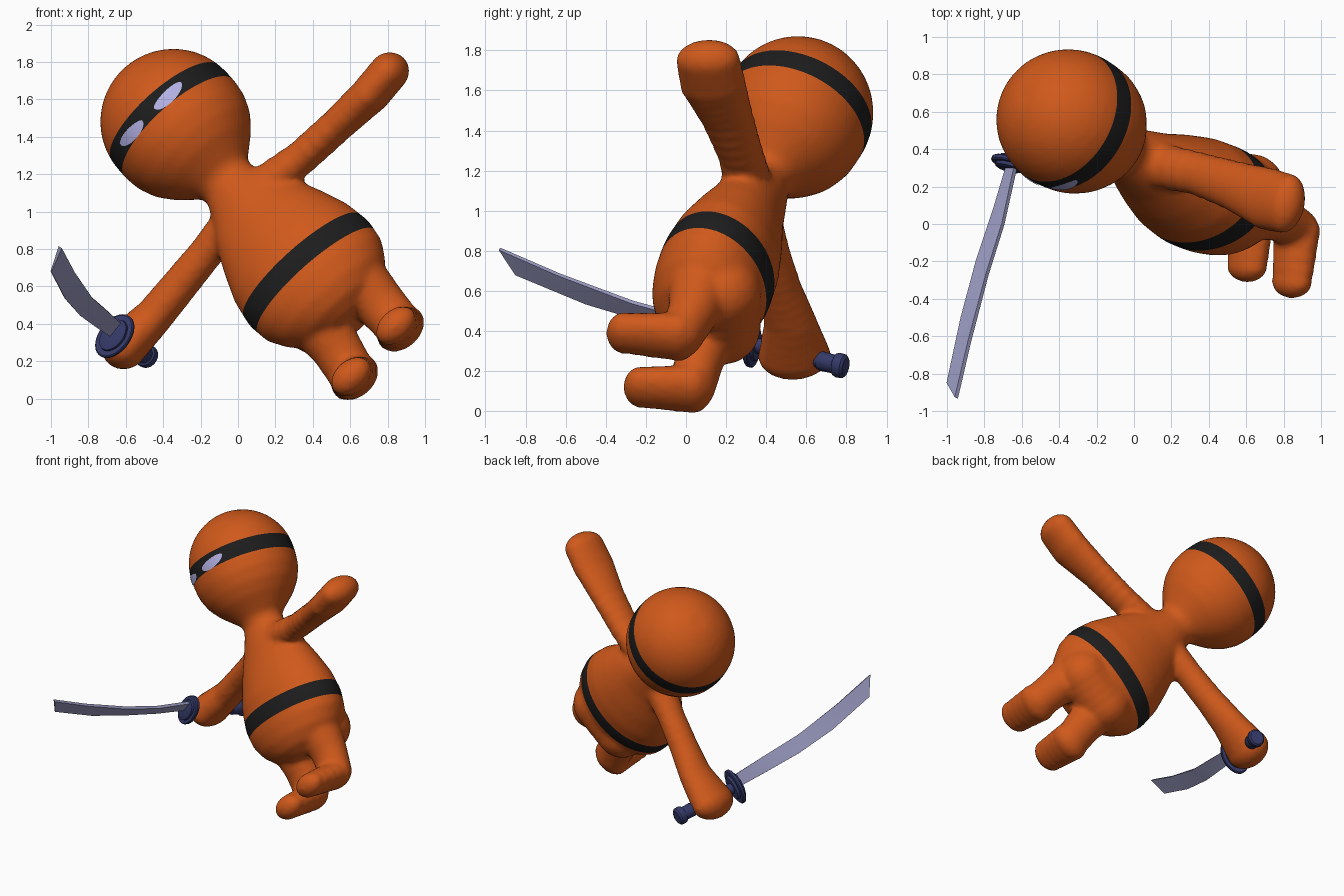
import bpy, bmesh, math
from mathutils import Vector
from mathutils.bvhtree import BVHTree

cube = bpy.data.objects.get("Cube")
if cube:
    bpy.data.objects.remove(cube, do_unlink=True)


def material(name, rgb, rough=0.6):
    m = bpy.data.materials.new(name)
    m.use_nodes = True
    m.diffuse_color = (*rgb, 1)
    bsdf = m.node_tree.nodes["Principled BSDF"]
    bsdf.inputs["Base Color"].default_value = (*rgb, 1)
    bsdf.inputs["Roughness"].default_value = rough
    return m


ORANGE = material("orange", (0.63, 0.10, 0.011))
BLACK = material("black", (0.012, 0.012, 0.012))
LAVENDER = material("pale_lavender", (0.45, 0.44, 0.78))
STEEL = material("steel_lavender", (0.34, 0.34, 0.56))
NAVY = material("navy", (0.035, 0.042, 0.14))


def add_object(name, bm, mats, smooth=None):
    bmesh.ops.recalc_face_normals(bm, faces=bm.faces)
    mesh = bpy.data.meshes.new(name)
    bm.to_mesh(mesh)
    bm.free()
    obj = bpy.data.objects.new(name, mesh)
    bpy.context.collection.objects.link(obj)
    for m in mats:
        mesh.materials.append(m)
    if smooth is not None:
        bpy.ops.object.select_all(action="DESELECT")
        obj.select_set(True)
        bpy.context.view_layer.objects.active = obj
        bpy.ops.object.shade_smooth_by_angle(angle=math.radians(smooth))
    return obj


# Leaning body frame: belt centre, spine, forward and left directions
BELT = Vector((0.38, 0.15, 0.67))
HEAD = Vector((-0.35, 0.555, 1.485))
UP = (HEAD - BELT).normalized()
FWD = Vector((-0.25, -0.92, 0.3))
FWD = (FWD - UP * FWD.dot(UP)).normalized()
LEFT = UP.cross(FWD)
HEAD_S = (HEAD - BELT).length


def loft(bm, rings):
    """Skin a list of equal rings of points and cap both ends."""
    loops = [[bm.verts.new(p) for p in ring] for ring in rings]
    n = len(loops[0])
    for a, b in zip(loops, loops[1:]):
        for i in range(n):
            bm.faces.new((a[i], a[(i + 1) % n], b[(i + 1) % n], b[i]))
    bm.faces.new(loops[0][::-1])
    bm.faces.new(loops[-1])


def ellipse(centre, a, b, n=40):
    return [centre + a * math.cos(math.tau * i / n) + b * math.sin(math.tau * i / n)
            for i in range(n)]


def limb(bm, path, wide_hint, radii, steps=4):
    """Chain of ellipsoids along a path; radii are (wide, thin) per point."""
    pts = [Vector(p) for p in path]
    for k in range(len(pts) - 1):
        axis = (pts[k + 1] - pts[k]).normalized()
        wide = Vector(wide_hint)
        wide = (wide - axis * wide.dot(axis)).normalized()
        thin = axis.cross(wide)
        for i in range(steps + 1):
            t = i / steps
            c = pts[k].lerp(pts[k + 1], t)
            w = radii[k][0] * (1 - t) + radii[k + 1][0] * t
            h = radii[k][1] * (1 - t) + radii[k + 1][1] * t
            angles = [math.radians(d) for d in range(-80, 90, 20)]
            loft(bm, [ellipse(c + axis * h * math.sin(a), wide * w * math.cos(a),
                              thin * h * math.cos(a), 20) for a in angles])


# Torso, neck and head: (height on spine, half width, half depth)
profile = [(-0.36, 0.14, 0.12), (-0.30, 0.27, 0.21), (-0.22, 0.355, 0.26), (-0.12, 0.41, 0.285),
           (0, 0.425, 0.295), (0.15, 0.40, 0.28), (0.30, 0.345, 0.24), (0.45, 0.28, 0.19),
           (0.58, 0.20, 0.16), (0.68, 0.155, 0.135), (0.73, 0.165, 0.15), (0.78, 0.215, 0.20),
           (0.85, 0.285, 0.275), (0.93, 0.345, 0.33), (1.02, 0.38, 0.365), (1.10, 0.39, 0.375)]
for deg in range(0, 90, 10):
    a = math.radians(deg)
    profile.append((HEAD_S + 0.385 * math.sin(a), 0.39 * math.cos(a), 0.38 * math.cos(a)))

bm = bmesh.new()
loft(bm, [ellipse(BELT + UP * s, LEFT * w, FWD * d) for s, w, d in profile])

# Rounded seat
seat = BELT - UP * 0.19 - FWD * 0.11
limb(bm, [seat - LEFT * 0.13, seat + LEFT * 0.13], FWD, [(0.19, 0.19), (0.19, 0.19)])

# Raised left arm and lowered right arm, both ending in flat mittens
limb(bm, [(0.10, 0.32, 1.11), (0.34, 0.27, 1.29), (0.55, 0.20, 1.48), (0.71, 0.135, 1.63), (0.81, 0.11, 1.75)],
     (0.25, 0.95, 0.1), [(0.125, 0.11), (0.12, 0.095), (0.14, 0.095), (0.17, 0.105), (0.165, 0.105)])
limb(bm, [(-0.02, 0.36, 0.96), (-0.17, 0.42, 0.78), (-0.31, 0.47, 0.61), (-0.45, 0.52, 0.44), (-0.61, 0.54, 0.28)],
     (0, 1, 0), [(0.12, 0.11), (0.105, 0.095), (0.11, 0.10), (0.135, 0.105), (0.185, 0.125)])

# Legs and feet
for leg, foot in (([(0.63, 0.08, 0.64), (0.76, 0.04, 0.505), (0.865, -0.02, 0.385)],
                   [(0.87, -0.04, 0.372), (0.845, -0.31, 0.39)]),
                  ([(0.41, 0.10, 0.43), (0.52, 0.07, 0.28), (0.615, 0.04, 0.125)],
                   [(0.625, 0.03, 0.112), (0.605, -0.225, 0.12)])):
    limb(bm, leg, LEFT, [(0.17, 0.17), (0.14, 0.13), (0.13, 0.11)])
    limb(bm, foot, LEFT, [(0.145, 0.105), (0.125, 0.088)])

# Fuse the parts into one soft skin
body = add_object("body", bm, [])
remesh = body.modifiers.new("fuse", "REMESH")
remesh.mode = "VOXEL"
remesh.voxel_size = 0.018
relax = body.modifiers.new("relax", "SMOOTH")
relax.factor = 0.5
relax.iterations = 8
graph = bpy.context.evaluated_depsgraph_get()
fused = bpy.data.meshes.new_from_object(body.evaluated_get(graph))
bpy.data.objects.remove(body, do_unlink=True)
bm = bmesh.new()
bm.from_mesh(fused)
bpy.data.meshes.remove(fused)

# Cut clean edges for the belt and headband, then colour between them
bands = [(-0.06, 0.06), (HEAD_S - 0.053, HEAD_S + 0.06)]
for s in [edge for band in bands for edge in band]:
    bmesh.ops.bisect_plane(bm, geom=bm.verts[:] + bm.edges[:] + bm.faces[:],
                           plane_co=BELT + UP * s, plane_no=UP)
for f in bm.faces:
    s = (f.calc_center_median() - BELT).dot(UP)
    f.material_index = int(any(lo < s < hi for lo, hi in bands))
tree = BVHTree.FromBMesh(bm)
add_object("body", bm, [ORANGE, BLACK], 60)

# Eyes: thin half-oval plates laid on the headband
for name, turn, inner in (("right_eye", -0.60, 1), ("left_eye", 0.18, -1)):
    bm = bmesh.new()

    def on_face(k, a):
        x, y = k * math.cos(a), k * math.sin(a)
        y *= 0.022 if y > 0 else 0.048
        y -= 0.006 + 0.012 * x * inner
        az = turn + 0.27 * x
        way = FWD * math.cos(az) + LEFT * math.sin(az)
        start = HEAD + UP * y
        hit = tree.ray_cast(start + way, -way)[0] or start + way * 0.385
        return bm.verts.new(hit + way * 0.005)

    n = 28
    loops = [[on_face(k / 4, math.tau * i / n) for i in range(n)] for k in range(1, 5)]
    bm.faces.new(loops[0])
    for a, b in zip(loops, loops[1:]):
        for i in range(n):
            bm.faces.new((a[i], a[(i + 1) % n], b[(i + 1) % n], b[i]))
    eye = add_object(name, bm, [LAVENDER], 60)
    if eye.data.polygons[0].normal.dot(FWD) < 0:
        eye.data.flip_normals()

# Sword: oval guard, grip and pommel share one axis
GUARD = Vector((-0.66, 0.325, 0.335))
POMMEL = Vector((-0.50, 0.74, 0.235))
AXIS = (POMMEL - GUARD).normalized()
LONG = Vector((0.63, 0, 0.77))
LONG = (LONG - AXIS * LONG.dot(AXIS)).normalized()
SHORT = AXIS.cross(LONG)


def turned(name, centre, profile, long, short):
    """Oval turned part: profile is (distance along axis, size)."""
    bm = bmesh.new()
    loft(bm, [ellipse(centre + AXIS * d, LONG * long * k, SHORT * short * k, 28) for d, k in profile])
    return add_object(name, bm, [NAVY], 35)


turned("guard", GUARD, [(-0.035, 0.6), (-0.03, 0.7), (-0.012, 0.72), (-0.012, 0.94), (-0.005, 1),
                        (0.012, 1), (0.018, 0.94), (0.018, 0.7), (0.035, 0.65)], 0.132, 0.088)
turned("grip", GUARD, [(0, 1), ((POMMEL - GUARD).length, 1)], 0.04, 0.034)
turned("pommel", POMMEL, [(-0.085, 0.85), (-0.07, 0.95), (0, 0.9), (0.005, 1.1), (0.02, 1.2),
                          (0.05, 1.17), (0.062, 0.95)], 0.054, 0.048)

# Curved blade with a thick spine and a thin cutting edge
spine = [(-0.63, 0.32, 0.405), (-0.70, 0, 0.47), (-0.785, -0.27, 0.545), (-0.88, -0.63, 0.68), (-0.95, -0.93, 0.81)]
edge = [(-0.68, 0.32, 0.33), (-0.755, 0.07, 0.38), (-0.845, -0.20, 0.445), (-0.925, -0.50, 0.535), (-1.0, -0.85, 0.68)]
bm = bmesh.new()
rings = []
along = (Vector(spine[-1]) - Vector(spine[0])).normalized()
for p, q in zip(spine, edge):
    p, q = Vector(p), Vector(q)
    side = along.cross(q - p).normalized()
    rings.append([p + side * 0.011, p - side * 0.011, q - side * 0.003, q + side * 0.003])
loft(bm, rings)
add_object("blade", bm, [STEEL], 30)
